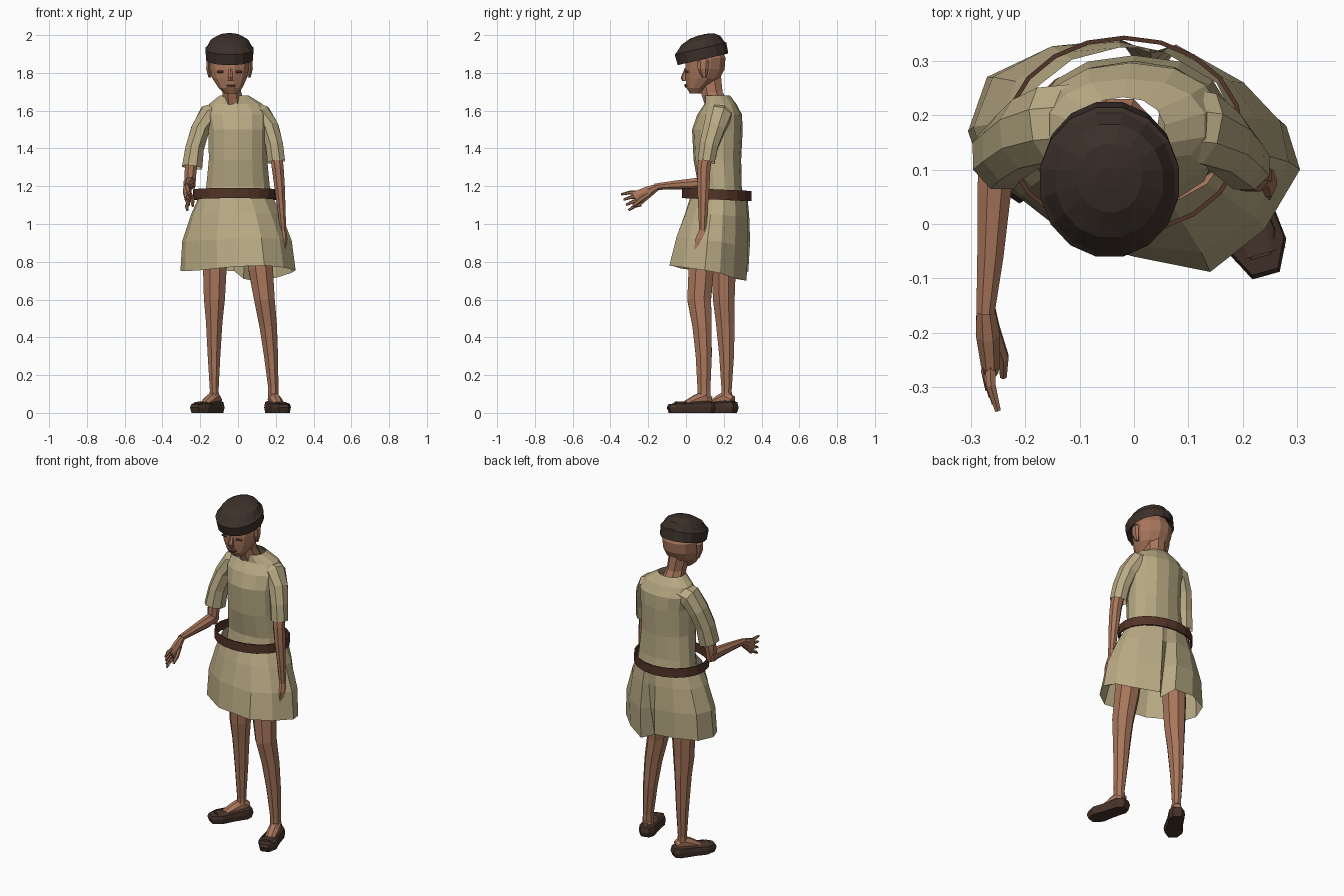
import bpy, math
from mathutils import Vector, Matrix


def material(name, rgb):
    m = bpy.data.materials.new(name)
    m.diffuse_color = (*rgb, 1)
    return m


CLOTH = material("linen", (0.48, 0.40, 0.23))
SKIN = material("skin", (0.39, 0.18, 0.105))
DARK = material("dark_skin", (0.13, 0.06, 0.04))
FELT = material("felt", (0.045, 0.03, 0.023))
BELT = material("belt_leather", (0.085, 0.034, 0.02))
SHOE = material("shoe_leather", (0.06, 0.033, 0.023))
X, Y, Z = Vector((1, 0, 0)), Vector((0, 1, 0)), Vector((0, 0, 1))


def loft(name, rings, mat, ends=(True, True), loop=False):
    """Skin a list of equal-sized point rings."""
    n, k = len(rings[0]), len(rings)
    verts = [p for r in rings for p in r]
    faces = []
    for i in range(k if loop else k - 1):
        a, b = i * n, (i + 1) % k * n
        faces += [(a + j, a + (j + 1) % n, b + (j + 1) % n, b + j) for j in range(n)]
    if ends[0]:
        faces.append(tuple(reversed(range(n))))
    if ends[1]:
        faces.append(tuple(range((k - 1) * n, k * n)))
    me = bpy.data.meshes.new(name)
    me.from_pydata(verts, [], faces)
    me.materials.append(mat)
    ob = bpy.data.objects.new(name, me)
    bpy.context.collection.objects.link(ob)
    return ob


def tube(name, secs, mat, sides=8, ref=X, flat=False, ends=(True, True), p=1.0):
    """Sections are (x, y, z, r1, r2); r1 lies along ref. flat keeps rings level."""
    c = [Vector(s[:3]) for s in secs]
    rings = []
    for i, s in enumerate(secs):
        t = Z.copy()
        if not flat:
            t = Vector((0, 0, 0))
            if i > 0:
                t += (c[i] - c[i - 1]).normalized()
            if i < len(c) - 1:
                t += (c[i + 1] - c[i]).normalized()
            t.normalize()
        u = (ref - t * ref.dot(t)).normalized()
        v = t.cross(u)
        ring = []
        for j in range(sides):
            a = 2 * math.pi * (j + 0.5) / sides
            ca, sa = math.cos(a), math.sin(a)
            ring.append(c[i] + u * s[3] * math.copysign(abs(ca) ** p, ca)
                        + v * s[4] * math.copysign(abs(sa) ** p, sa))
        rings.append(ring)
    return loft(name, rings, mat, ends)


# Head and neck
HX = -0.045
tube("head", [(HX + .01, .05, 1.69, .035, .03), (HX + .005, .058, 1.72, .065, .056),
              (HX, .088, 1.77, .094, .094), (HX, .1, 1.82, .106, .108),
              (HX, .105, 1.88, .112, .108), (HX, .1, 1.95, .075, .075)],
     SKIN, 12, flat=True)
tube("neck", [(-.025, .165, 1.63, .065, .07), (-.033, .135, 1.70, .054, .063),
              (HX, .12, 1.79, .06, .07)], SKIN, 8, flat=True)

# Face
tube("nose", [(HX + .005, .003, 1.825, .009, .01), (HX + .005, -.012, 1.775, .015, .016),
              (HX + .005, -.004, 1.757, .018, .016)], SKIN, 6, flat=True)
tube("lips", [(HX + .008, .004, 1.722, .018, .008), (HX + .008, 0, 1.732, .03, .009),
              (HX + .008, .002, 1.742, .018, .008)], DARK, 6, flat=True)
for s in (-1, 1):
    ex = HX + s * .043
    tube("eye", [(ex - .022, .007, 1.805, .008, .005), (ex, .002, 1.807, .006, .007),
                 (ex + .022, .007, 1.805, .008, .005)], DARK, 6, ref=Y)
    tube("ear", [(HX + s * .103, .098, 1.775, .01, .012), (HX + s * .112, .09, 1.82, .013, .028),
                 (HX + s * .112, .092, 1.86, .012, .03), (HX + s * .105, .094, 1.875, .008, .015)],
         SKIN, 6, flat=True)

# Cap: folded band below a shallow crown, tipped forward
cap = tube("cap", [(0, 0, .03, .105, .11), (0, 0, 0, .126, .14), (0, 0, .058, .13, .143),
                   (0, 0, .064, .122, .134), (0, .012, .1, .1, .108),
                   (0, .022, .122, .06, .065), (0, .025, .128, .02, .02)], FELT, 16, flat=True)
cap.matrix_world = Matrix.Translation((HX, .09, 1.872)) @ Matrix.Rotation(math.radians(13), 4, 'X')

# Tunic body and sleeves
tube("tunic_body", [(0, .18, 1.1, .18, .13), (0, .18, 1.2, .172, .115), (0, .166, 1.34, .158, .126),
                    (0, .166, 1.5, .16, .134), (-.005, .178, 1.58, .17, .118),
                    (-.012, .182, 1.635, .145, .085), (-.02, .165, 1.68, .078, .068)],
     CLOTH, 14, flat=True, ends=(False, False), p=.9)
tube("left_sleeve", [(-.08, .19, 1.595, .075, .06), (-.155, .182, 1.575, .075, .062),
                     (-.2, .165, 1.5, .07, .053), (-.23, .14, 1.4, .066, .053),
                     (-.243, .125, 1.3, .066, .058)], CLOTH, 8, ref=Y, ends=(True, False))
tube("right_sleeve", [(.06, .185, 1.595, .075, .06), (.125, .175, 1.575, .072, .06),
                      (.168, .15, 1.51, .062, .052), (.192, .122, 1.42, .054, .05),
                      (.203, .107, 1.33, .048, .05)], CLOTH, 8, ref=Y, ends=(True, False))

# Skirt: uneven hem with a pleat notch at the back
hem = [(.305, .10, .755), (.28, .18, .74), (.2, .25, .715), (.08, .32, .70), (.03, .262, .71),
       (-.02, .33, .75), (-.15, .325, .76), (-.27, .27, .755), (-.305, .17, .75), (-.28, .1, .75),
       (-.2, .04, .755), (-.11, -.03, .765), (0, -.06, .775), (.14, -.088, .78), (.24, -.01, .77)]
rings = []
for t in (0, .25, .6, 1):
    ring = []
    for h in hem:
        a = math.atan2((h[1] - .15) / .22, h[0] / .3)
        top = Vector((-.01 + .195 * math.cos(a), .175 + .15 * math.sin(a), 1.15))
        q = top.lerp(Vector(h), t)
        bulge = 1 + .12 * math.sin(math.pi * t)
        ring.append(Vector((q.x * bulge, .16 + (q.y - .16) * (1 + (bulge - 1) * .6), q.z)))
    rings.append(ring)
loft("skirt", rings, CLOTH, (False, False))

# Belt: loose band standing off the waist
rings = []
for i in range(20):
    a = 2 * math.pi * i / 20
    ca, sa = math.cos(a), math.sin(a)
    rings.append([Vector((-.018 + (.213 + d) * ca, .163 + (.175 + d) * sa, 1.156 - .008 * sa + h))
                  for d, h in ((0, -.027), (.008, -.027), (.008, .027), (0, .027))])
loft("belt", rings, BELT, (False, False), loop=True)

# Left arm, held forward
tube("left_upper_arm", [(-.235, .14, 1.42, .038, .036), (-.252, .125, 1.27, .036, .034),
                        (-.255, .115, 1.19, .03, .03)], SKIN, 8, ref=Y)
tube("left_forearm", [(-.255, .14, 1.22, .03, .032), (-.256, .07, 1.214, .034, .034),
                      (-.264, -.06, 1.206, .026, .025), (-.273, -.165, 1.197, .018, .018)], SKIN, 8)
tube("left_palm", [(-.273, -.15, 1.197, .018, .018), (-.268, -.2, 1.17, .024, .032),
                   (-.264, -.25, 1.14, .019, .042), (-.262, -.268, 1.13, .014, .036)], SKIN, 8)
for k in range(4):
    base = Vector((-.264, -.25 + .004 * k, 1.165 - .02 * k))
    tip = Vector((-.25 - .006 * k, -.343 + .013 * k, 1.157 - .028 * k))
    mid = base.lerp(tip, .5) + Vector((-.006, 0, .006))
    tube("left_finger", [(*base, .011, .011), (*mid, .01, .01), (*tip, .006, .006)], SKIN, 6)
tube("left_thumb", [(-.258, -.19, 1.165, .012, .014), (-.24, -.245, 1.125, .011, .013),
                    (-.24, -.28, 1.095, .007, .008)], SKIN, 6)

# Right arm, hanging, with the hand slipping under the skirt edge
tube("right_arm", [(.195, .115, 1.42, .038, .034), (.21, .095, 1.3, .037, .034),
                   (.22, .092, 1.2, .035, .03), (.232, .09, 1.06, .026, .022),
                   (.24, .088, .955, .02, .016)], SKIN, 8, ref=Y)
tube("right_hand", [(.24, .088, .965, .02, .016), (.246, .085, .92, .038, .018),
                    (.244, .083, .87, .042, .016), (.235, .075, .8, .025, .011)], SKIN, 8, ref=Y)

# Legs
tube("left_leg", [(-.11, .2, 1.0, .075, .075), (-.123, .2, .75, .067, .068), (-.125, .2, .6, .06, .062),
                  (-.126, .208, .48, .047, .054), (-.127, .215, .3, .036, .042),
                  (-.126, .215, .12, .025, .029), (-.126, .215, .06, .03, .032)], SKIN, 8)
tube("right_leg", [(.11, .11, 1.0, .075, .075), (.12, .08, .76, .07, .072), (.14, .07, .6, .059, .068),
                   (.16, .085, .46, .05, .055), (.175, .094, .3, .04, .046),
                   (.187, .095, .13, .029, .037), (.188, .095, .06, .032, .04)], SKIN, 8)

# Shoes: half outline (along, across) mirrored, lofted upward; bare instep above
half = [(-.06, .025), (-.03, .045), (.06, .046), (.14, .054), (.195, .026)]
outline = half + [(l, -w) for l, w in reversed(half)]
for side, ax, ay, d in (("left", -.125, .215, Vector((-.55, -.835, 0))),
                        ("right", .19, .093, Vector((.27, -.963, 0)))):
    o = Vector((ax, ay, 0))
    across = Z.cross(d)
    rings = []
    for z, s, rise in ((.005 - .005, .92, 0), (.028, 1, 0), (.045, .94, .012), (.05, .72, .016), (.032, .6, 0)):
        rings.append([o + d * (.067 + (l - .067) * s) + across * w * s
                      + Z * (z + rise * (1 - (l + .06) / .255)) for l, w in outline])
    loft(side + "_shoe", rings, SHOE)
    pts = [(-.035, .06, .025, .03), (0, .075, .032, .045), (.04, .062, .034, .036), (.115, .036, .03, .018)]
    tube(side + "_instep", [(*(o + d * l + Z * z), w, h) for l, z, w, h in pts], SKIN, 8, ref=across)
    # Strap over the toes
    strap = [o + d * (.125 + e) + across * .048 * math.cos(a) + Z * (.03 + .03 * math.sin(a))
             for e in (-.025, .03) for a in [math.pi * i / 6 for i in range(7)]]
    loft(side + "_toe_strap", [strap[:7], strap[7:]], SHOE)
